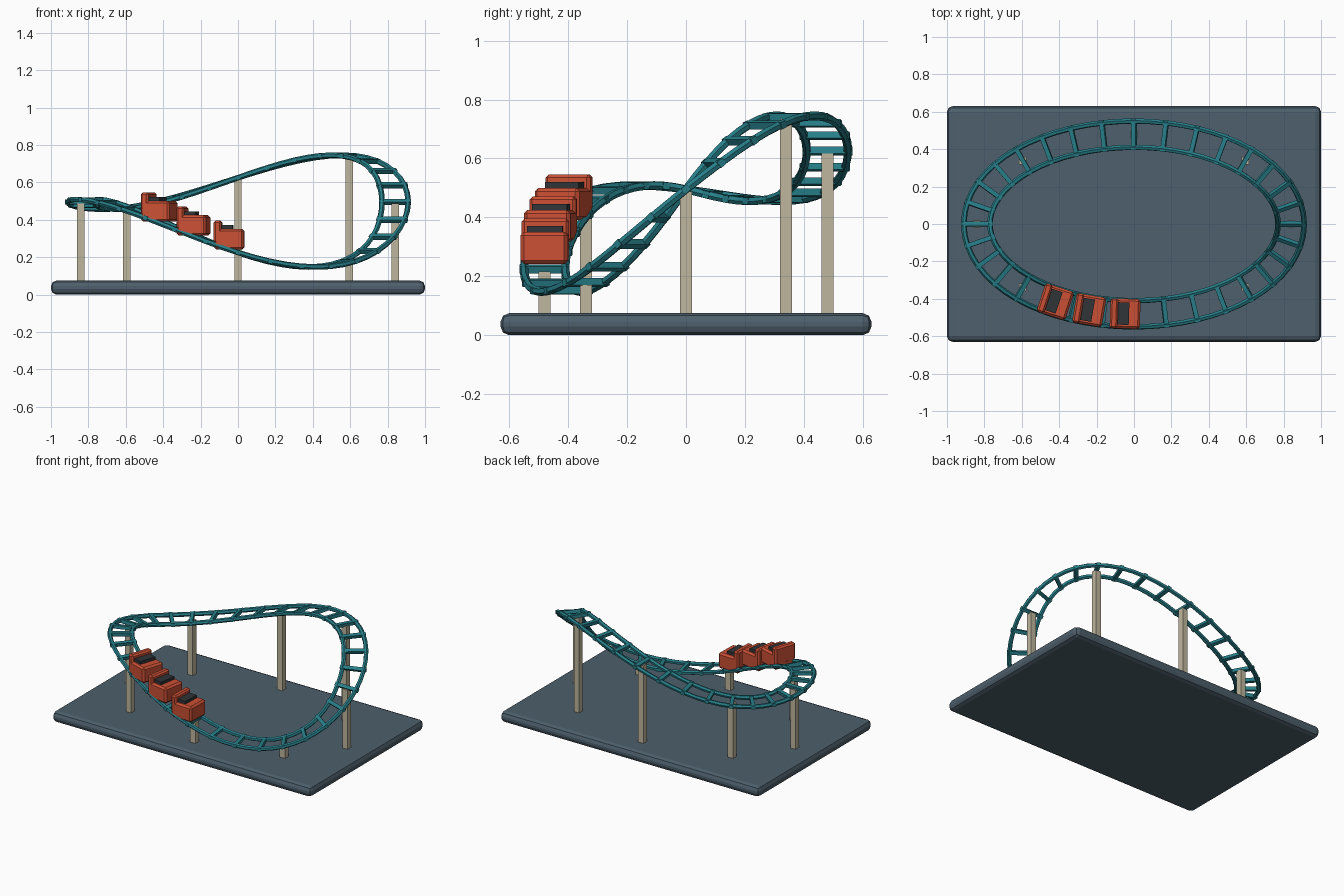
import bpy, bmesh
from math import sin, cos, pi, atan2, radians
from mathutils import Vector, Matrix

if "Cube" in bpy.data.objects:
    bpy.data.objects.remove(bpy.data.objects["Cube"])


def material(name, rgb):
    m = bpy.data.materials.new(name)
    m.diffuse_color = (*rgb, 1)
    m.use_nodes = True
    m.node_tree.nodes["Principled BSDF"].inputs["Base Color"].default_value = m.diffuse_color
    return m


TEAL = material("teal", (0.02, 0.21, 0.25))
RED = material("red", (0.60, 0.08, 0.035))
SLATE = material("slate", (0.075, 0.115, 0.15))
SAND = material("sand", (0.52, 0.47, 0.34))
DARK = material("dark", (0.03, 0.035, 0.04))


# Track centre line: an ellipse whose height rises and dips
def track(t):
    z = 0.46 + 0.2 * sin(t) + 0.14 * sin(2 * t) + 0.035 * cos(2 * t)
    return Vector((0.84 * cos(t), 0.48 * sin(t), z))


def tangent(t):
    return (track(t + 0.001) - track(t - 0.001)).normalized()


def outward(t):
    return Vector((0.48 * cos(t), 0.84 * sin(t), 0)).normalized()


def box(name, size, matrix, mat, bevel=0, segments=1):
    bm = bmesh.new()
    bmesh.ops.create_cube(bm, size=1)
    bmesh.ops.scale(bm, vec=size, verts=bm.verts)
    if bevel:
        bmesh.ops.bevel(bm, geom=bm.edges[:], offset=bevel, segments=segments,
                        profile=0.5, affect='EDGES')
    bm.transform(matrix)
    me = bpy.data.meshes.new(name)
    bm.to_mesh(me)
    bm.free()
    me.materials.append(mat)
    ob = bpy.data.objects.new(name, me)
    bpy.context.collection.objects.link(ob)
    return ob


# Base board
box("base", (2, 1.26, 0.075), Matrix.Translation((0, 0, 0.0375)), SLATE, 0.03, 2)

# Two rails
for name, offset in (("inner_rail", -0.07), ("outer_rail", 0.07)):
    cu = bpy.data.curves.new(name, 'CURVE')
    cu.dimensions = '3D'
    cu.bevel_depth = 0.015
    cu.bevel_resolution = 1
    n = 64
    sp = cu.splines.new('POLY')
    sp.points.add(n - 1)
    for i, p in enumerate(sp.points):
        t = 2 * pi * i / n
        p.co = (*(track(t) + outward(t) * offset), 1)
    sp.use_cyclic_u = True
    sp.use_smooth = False
    cu.materials.append(TEAL)
    bpy.context.collection.objects.link(bpy.data.objects.new(name, cu))

# Cross ties
for i in range(32):
    t = 2 * pi * i / 32
    x, y = tangent(t), outward(t)
    y = (y - x * y.dot(x)).normalized()
    m = Matrix((x, y, x.cross(y))).transposed().to_4x4()
    m.translation = track(t)
    box(f"tie_{i}", (0.024, 0.17, 0.024), m, TEAL)

# Support posts
for i in range(8):
    p = track(i * pi / 4)
    bottom, top = 0.06, p.z - 0.008
    box(f"post_{i}", (0.04, 0.04, top - bottom),
        Matrix.Translation((p.x, p.y, (top + bottom) / 2)), SAND)

# Cars: level body, raised seat back, dark seat
for i, deg in enumerate((-93.2, -106.5, -120)):
    t = radians(deg)
    d = tangent(t)
    frame = Matrix.Translation(track(t)) @ Matrix.Rotation(atan2(d.y, d.x), 4, 'Z')

    def part(name, size, loc, mat, bevel=0):
        box(f"car_{i}_{name}", size, frame @ Matrix.Translation(loc), mat, bevel)

    part("body", (0.16, 0.16, 0.11), (0, 0, 0.055), RED, 0.012)
    part("seat_back", (0.042, 0.16, 0.12), (-0.06, 0, 0.095), RED, 0.01)
    part("seat", (0.065, 0.12, 0.06), (-0.012, 0, 0.1), DARK)
